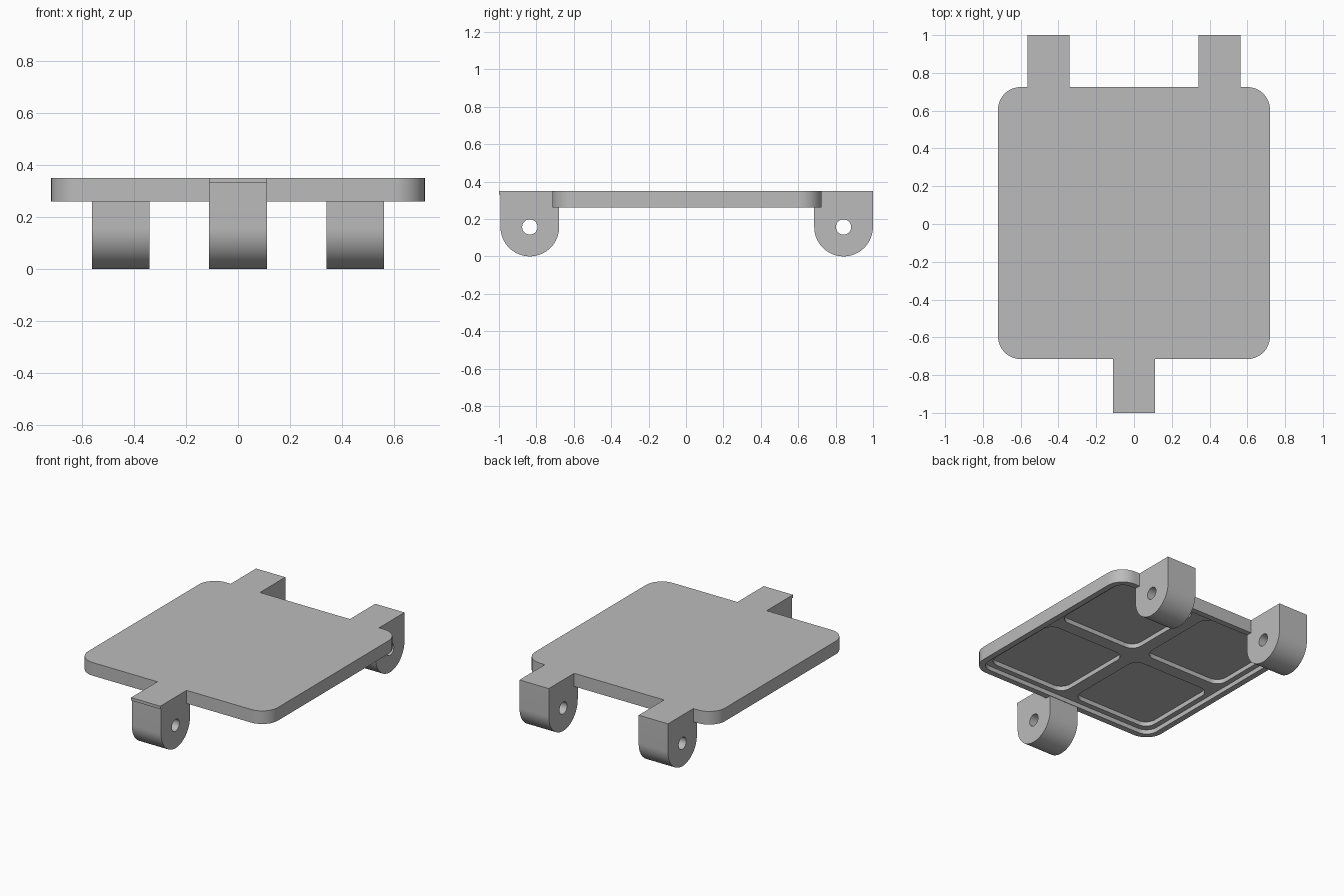
import bpy, bmesh, math

if "Cube" in bpy.data.objects:
    bpy.data.objects.remove(bpy.data.objects["Cube"])

grey = bpy.data.materials.new("plain grey")
grey.diffuse_color = (0.5, 0.5, 0.5, 1)
grey.use_nodes = True
grey.node_tree.nodes["Principled BSDF"].inputs["Base Color"].default_value = grey.diffuse_color


def arc(cx, cy, r, a0, a1, n):
    """Points on an arc, angles in degrees."""
    return [(cx + r * math.cos(math.radians(a0 + (a1 - a0) * i / n)),
             cy + r * math.sin(math.radians(a0 + (a1 - a0) * i / n))) for i in range(n + 1)]


def rounded_rect(cx, cy, hx, hy, r, n=10):
    pts = []
    for k, (sx, sy) in enumerate([(1, 1), (-1, 1), (-1, -1), (1, -1)]):
        pts += arc(cx + sx * (hx - r), cy + sy * (hy - r), r, 90 * k, 90 * k + 90, n)
    return pts


def prism(name, points, depth):
    """Extrude a closed list of 3D points along a vector."""
    bm = bmesh.new()
    face = bm.faces.new([bm.verts.new(p) for p in points])
    ext = bmesh.ops.extrude_face_region(bm, geom=[face])
    bmesh.ops.translate(bm, vec=depth, verts=[v for v in ext["geom"] if isinstance(v, bmesh.types.BMVert)])
    bmesh.ops.recalc_face_normals(bm, faces=bm.faces)
    me = bpy.data.meshes.new(name)
    bm.to_mesh(me)
    bm.free()
    me.materials.append(grey)
    ob = bpy.data.objects.new(name, me)
    bpy.context.collection.objects.link(ob)
    return ob


def cut(target, cutter):
    """Subtract the cutter, then remove it."""
    mod = target.modifiers.new("cut", "BOOLEAN")
    mod.operation, mod.solver, mod.object = "DIFFERENCE", "EXACT", cutter
    bpy.context.view_layer.objects.active = target
    bpy.ops.object.modifier_apply(modifier=mod.name)
    bpy.data.objects.remove(cutter)


def smooth(ob):
    bpy.ops.object.select_all(action="DESELECT")
    ob.select_set(True)
    bpy.context.view_layer.objects.active = ob
    bpy.ops.object.shade_smooth_by_angle(angle=math.radians(30))


def slab(name, cx, cy, hx, hy, r, z0, z1):
    return prism(name, [(x, y, z0) for x, y in rounded_rect(cx, cy, hx, hy, r)], (0, 0, z1 - z0))


# Plate with a stepped underside and four pockets
YC, HALF, BOTTOM, TOP = 0.005, 0.72, 0.26, 0.35
plate = slab("plate", 0, YC, HALF, HALF, 0.12, BOTTOM, TOP)
cut(plate, slab("recess_cutter", 0, YC, HALF - 0.04, HALF - 0.04, 0.08, 0.2, 0.29))
for sx in (-1, 1):
    for sy in (-1, 1):
        cut(plate, slab("pocket_cutter", sx * 0.344, YC + sy * 0.344, 0.3, 0.3, 0.07, 0.2, 0.32))
smooth(plate)


# Hinge lugs: round-bottomed blocks, notched to sit under the plate edge
def lug(name, x, side):
    edge = HALF + side * YC
    c, r, zc = 0.8425 if side > 0 else 0.835, 0.157, 0.157
    pts = arc(c, zc, r, 180, 360, 32)
    if side < 0:  # thin lip on the front lug
        pts += [(c + r, 0.33), (1.0, 0.33), (1.0, TOP)]
    else:
        pts += [(c + r, TOP)]
    pts += [(edge, TOP), (edge, BOTTOM), (c - r, BOTTOM)]
    ob = prism(name, [(x - 0.111, side * y, z) for y, z in pts], (0.222, 0, 0))
    hole = arc(c, zc, 0.041, 0, 348.75, 31)
    cut(ob, prism("hole_cutter", [(x - 0.3, side * y, z) for y, z in hole], (0.6, 0, 0)))
    smooth(ob)


lug("front_lug", 0, -1)
lug("back_lug_left", -0.452, 1)
lug("back_lug_right", 0.452, 1)
